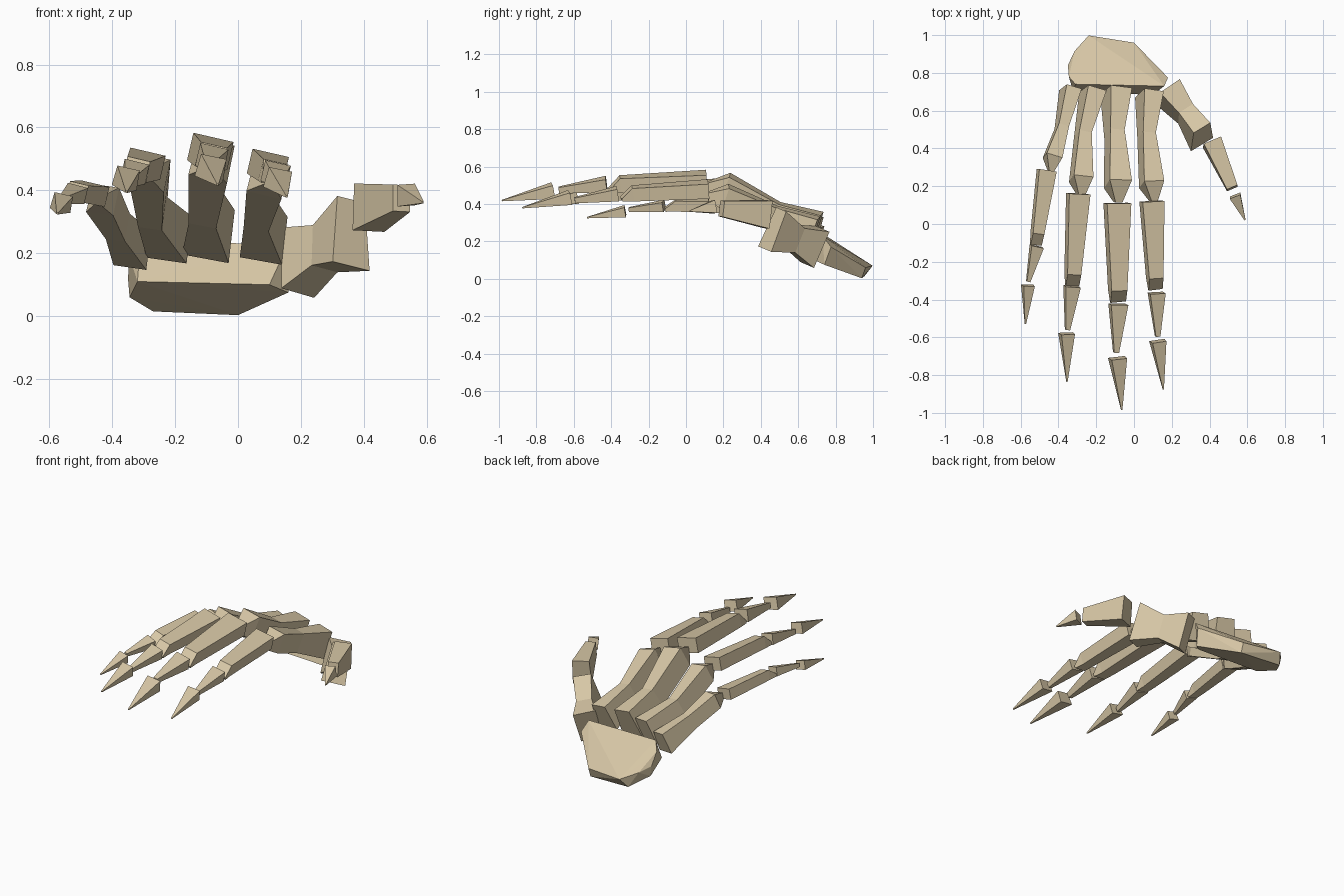
import bpy, bmesh, math
from mathutils import Vector

if "Cube" in bpy.data.objects:
    bpy.data.objects.remove(bpy.data.objects["Cube"])

bone_mat = bpy.data.materials.new("bone tan")
bone_mat.diffuse_color = (0.68, 0.57, 0.38, 1)
bone_mat.use_nodes = True
bone_mat.node_tree.nodes["Principled BSDF"].inputs["Base Color"].default_value = bone_mat.diffuse_color


def finish(name, bm):
    bmesh.ops.recalc_face_normals(bm, faces=bm.faces)
    me = bpy.data.meshes.new(name)
    bm.to_mesh(me)
    bm.free()
    me.materials.append(bone_mat)
    ob = bpy.data.objects.new(name, me)
    bpy.context.collection.objects.link(ob)


def bone(name, sections, roll=0.0):
    """Loft four-sided sections: (centre, width, height, top width factor)."""
    bm = bmesh.new()
    pts = [Vector(s[0]) for s in sections]
    rings = []
    for i, (c, w, h, t) in enumerate(sections):
        d = (pts[min(i + 1, len(pts) - 1)] - pts[max(i - 1, 0)]).normalized()
        r = Vector((math.cos(roll), 0, -math.sin(roll)))
        r = (r - d * r.dot(d)).normalized()
        u = d.cross(r)
        rings.append([bm.verts.new(pts[i] + r * (a * w / 2) + u * (b * h / 2))
                      for a, b in ((-1, -1), (1, -1), (t, 1), (-t, 1))])
    for p, q in zip(rings, rings[1:]):
        for k in range(4):
            n = (k + 1) % 4
            bm.faces.new((p[k], p[n], q[n], q[k]))
    bm.faces.new(rings[0])
    bm.faces.new(rings[-1])
    finish(name, bm)


def finger(name, s, meta, prox, mid, tip):
    """Metacarpal and three phalanges; s scales the thickness."""
    roll = math.radians(13)
    base, bend, head, end = meta
    bone(name + "_metacarpal", [(base, .145 * s, .17 * s, .75), (bend, .085 * s, .125 * s, .85),
                                (head, .12 * s, .125 * s, .95), (end, .035 * s, .05 * s, 1)], roll)
    # first phalanx: box with a sloping end
    a, b = Vector(prox[0]), Vector(prox[1])
    d = (b - a).normalized()
    low = Vector((0, 0, -.03 * s))
    bone(name + "_first_phalanx", [(a, .125 * s, .085 * s, 1), (b + d * -.03, .085 * s, .075 * s, .95),
                                   (b + d * .03 + low, .08 * s, .015, 1)], roll)
    bone(name + "_second_phalanx", [(mid[0], .088 * s, .07 * s, 1), (mid[1], .025 * s, .03 * s, 1)], roll)
    bone(name + "_fingertip", [(tip[0], .088 * s, .07 * s, .9), (tip[1], .006, .006, 1)], roll)


finger("index", .95,
       [(.09, .685, .25), (.07, .465, .33), (.095, .21, .44), (.105, .12, .44)],
       [(.095, .12, .48), (.112, -.315, .455)],
       [(.12, -.365, .455), (.125, -.595, .42)],
       [(.128, -.62, .435), (.155, -.875, .38)])
finger("middle", 1.05,
       [(-.085, .70, .265), (-.10, .475, .345), (-.083, .21, .495), (-.085, .115, .49)],
       [(-.088, .11, .525), (-.085, -.38, .505)],
       [(-.083, -.425, .505), (-.095, -.68, .475)],
       [(-.085, -.71, .472), (-.065, -.985, .418)])
finger("ring", .92,
       [(-.21, .70, .25), (-.268, .47, .33), (-.278, .235, .455), (-.28, .15, .455)],
       [(-.295, .16, .485), (-.325, -.295, .465)],
       [(-.328, -.33, .46), (-.352, -.56, .425)],
       [(-.355, -.58, .44), (-.355, -.835, .395)])
finger("little", .76,
       [(-.33, .71, .215), (-.38, .51, .285), (-.43, .35, .37), (-.44, .28, .37)],
       [(-.462, .285, .39), (-.515, -.08, .395)],
       [(-.515, -.118, .39), (-.56, -.305, .37)],
       [(-.56, -.325, .362), (-.575, -.53, .327)])

# thumb
bone("thumb_metacarpal", [((.19, .69, .17), .13, .21, 1), ((.275, .585, .215), .10, .14, .9),
                          ((.36, .465, .265), .14, .23, .75)])
bone("thumb_first_phalanx", [((.415, .435, .345), .11, .15, .9), ((.52, .19, .375), .06, .085, 1)])
bone("thumb_tip", [((.535, .15, .385), .06, .07, 1), ((.588, .02, .362), .006, .006, 1)])

# wrist block
bm = bmesh.new()
for p in [(0, .94, .003), (-.27, .955, .015), (-.345, .84, .06), (.16, .74, .075),
          (.1, .685, .1), (-.32, .695, .11), (-.24, .998, .07), (0, .96, .06),
          (-.315, .915, .10), (.18, .775, .17), (-.35, .84, .12), (.16, .73, .23),
          (-.31, .74, .235), (-.345, .78, .19)]:
    bm.verts.new(p)
bmesh.ops.convex_hull(bm, input=bm.verts)
finish("wrist", bm)
